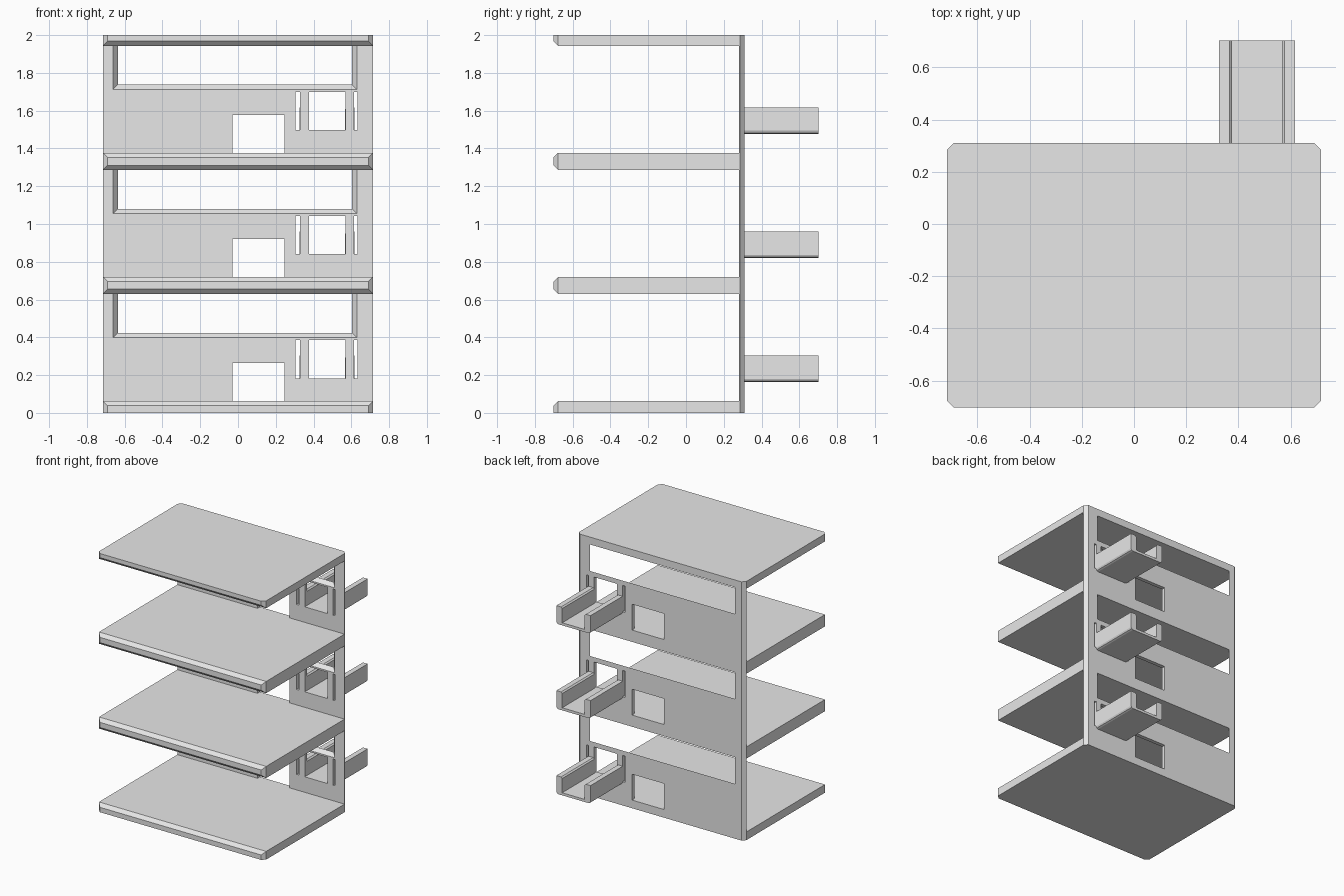
import bpy
import bmesh

cube = bpy.data.objects.get("Cube")
if cube:
    bpy.data.objects.remove(cube, do_unlink=True)

grey = bpy.data.materials.new("plain grey")
grey.use_nodes = True
grey.diffuse_color = (0.8, 0.8, 0.8, 1)
grey.node_tree.nodes["Principled BSDF"].inputs["Base Color"].default_value = (0.8, 0.8, 0.8, 1)

HALF = 0.715          # half width of the building
CH = 0.025            # chamfer size
FRONT, WALL_IN, WALL_OUT, CHUTE_END = -0.702, 0.28, 0.31, 0.702
STOREY = 0.657


def loft(bm, rings):
    """Closed solid through rings with equal point counts."""
    loops = [[bm.verts.new(p) for p in ring] for ring in rings]
    for a, b in zip(loops, loops[1:]):
        for i in range(len(a)):
            j = (i + 1) % len(a)
            bm.faces.new((a[i], a[j], b[j], b[i]))
    bm.faces.new(loops[0][::-1])
    bm.faces.new(loops[-1])


def rect(y, x0, x1, z0, z1):
    return [(x0, y, z0), (x1, y, z0), (x1, y, z1), (x0, y, z1)]


def finish(name, bm):
    bmesh.ops.recalc_face_normals(bm, faces=bm.faces)
    mesh = bpy.data.meshes.new(name)
    bm.to_mesh(mesh)
    bm.free()
    mesh.materials.append(grey)
    obj = bpy.data.objects.new(name, mesh)
    bpy.context.collection.objects.link(obj)
    return obj


# Floor slabs and roof: chamfered nose and front corners
slabs = [("ground_floor", 0, 0.063, 0, CH),
         ("first_floor", 0.63, 0.72, CH, CH),
         ("second_floor", 1.286, 1.377, CH, CH),
         ("roof", 1.943, 2.0, CH, 0)]
for name, z0, z1, low, high in slabs:
    bm = bmesh.new()
    loft(bm, [rect(FRONT, CH - HALF, HALF - CH, z0 + low, z1 - high),
              rect(FRONT + CH, -HALF, HALF, z0, z1),
              rect(WALL_IN, -HALF, HALF, z0, z1)])
    finish(name, bm)

# Back wall with chamfered outer corners
plan = [(-HALF, WALL_IN), (HALF, WALL_IN), (HALF, WALL_OUT - CH),
        (HALF - CH, WALL_OUT), (CH - HALF, WALL_OUT), (-HALF, WALL_OUT - CH)]
bm = bmesh.new()
loft(bm, [[(x, y, z) for x, y in plan] for z in (0, 2)])
wall = finish("back_wall", bm)

# Openings: splayed strip window, low window, and three chute openings per storey
bm = bmesh.new()
for k, (slab, above) in enumerate(zip(slabs, slabs[1:])):
    z = k * STOREY
    strip = []
    for y, m in ((WALL_IN - 0.01, -0.008), (WALL_OUT + 0.01, 0.034)):
        strip.append(rect(y, -0.662 + m, 0.63 - m, 0.398 + z + m, above[1]))
    loft(bm, strip)
    holes = [(-0.03, 0.245, slab[2], 0.263 + z)]
    for x0, x1 in ((0.305, 0.327), (0.375, 0.57), (0.615, 0.632)):
        holes.append((x0, x1, 0.183 + z, 0.386 + z))
    for hole in holes:
        loft(bm, [rect(y, *hole) for y in (WALL_IN - 0.01, WALL_OUT + 0.01)])
cutter = finish("opening_cutter", bm)
cutter.hide_render = True
mod = wall.modifiers.new("openings", "BOOLEAN")
mod.operation = "DIFFERENCE"
mod.solver = "EXACT"
mod.object = cutter
bpy.context.view_layer.objects.active = wall
bpy.ops.object.modifier_apply(modifier=mod.name)
bpy.data.objects.remove(cutter, do_unlink=True)

# Open chutes: mirrored U profile with softened lower edges
centre = 0.471
half_profile = [(0.128, 0.163), (0.14, 0.168), (0.146, 0.18), (0.146, 0.303),
                (0.106, 0.303), (0.096, 0.293), (0.096, 0.183)]
profile = half_profile + [(-x, z) for x, z in reversed(half_profile)]
for k in range(3):
    bm = bmesh.new()
    loft(bm, [[(centre + x, y, z + k * STOREY) for x, z in profile]
              for y in (WALL_OUT, CHUTE_END)])
    finish("chute_%d" % (k + 1), bm)
